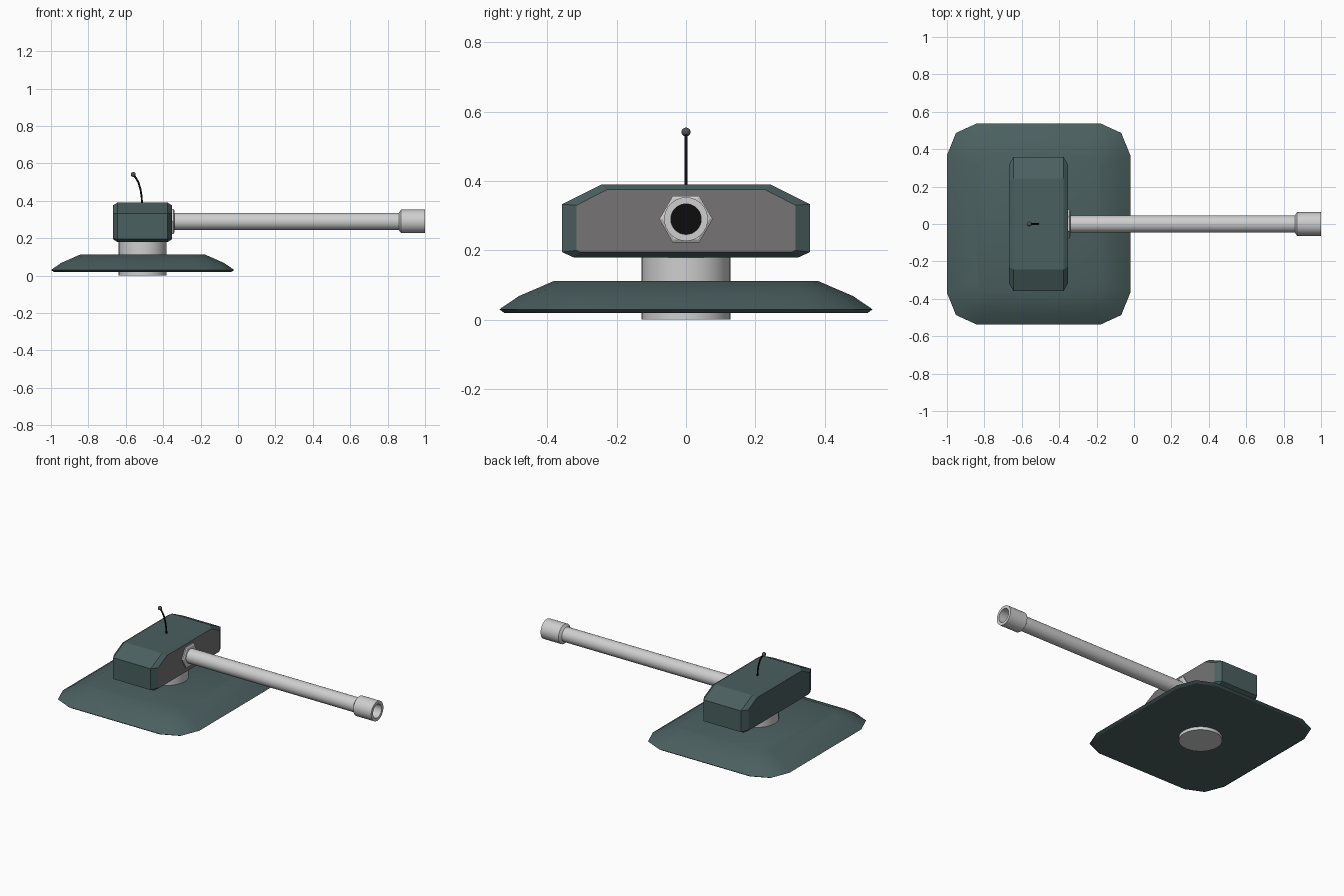
import bpy, bmesh, math
from mathutils import Vector

if "Cube" in bpy.data.objects:
    bpy.data.objects.remove(bpy.data.objects["Cube"])


def mat(name, r, g, b):
    m = bpy.data.materials.new(name)
    m.diffuse_color = (r, g, b, 1)
    m.use_nodes = True
    m.node_tree.nodes["Principled BSDF"].inputs["Base Color"].default_value = m.diffuse_color
    return m


TEAL = mat("dark teal", 0.07, 0.115, 0.115)
LIGHT = mat("light grey", 0.62, 0.62, 0.62)
PANEL = mat("mid grey", 0.18, 0.175, 0.175)
BLACK = mat("black", 0.004, 0.004, 0.004)
KNOB = mat("dark grey", 0.09, 0.09, 0.09)


def finish(name, bm, mats, smooth=None):
    bmesh.ops.recalc_face_normals(bm, faces=bm.faces)
    me = bpy.data.meshes.new(name)
    bm.to_mesh(me)
    bm.free()
    ob = bpy.data.objects.new(name, me)
    bpy.context.collection.objects.link(ob)
    for m in mats:
        me.materials.append(m)
    if smooth:
        bpy.ops.object.select_all(action='DESELECT')
        ob.select_set(True)
        bpy.context.view_layer.objects.active = ob
        bpy.ops.object.shade_smooth_by_angle(angle=math.radians(smooth))
    return ob


def loft(rings):
    """Skin a stack of equal-length point rings and cap both ends."""
    bm = bmesh.new()
    vs = [[bm.verts.new(p) for p in r] for r in rings]
    n = len(vs[0])
    for a, b in zip(vs, vs[1:]):
        for i in range(n):
            j = (i + 1) % n
            bm.faces.new((a[i], a[j], b[j], b[i]))
    bm.faces.new(vs[0])
    bm.faces.new(vs[-1])
    return bm


def lathe_x(profile, n, z=0.29, phase=0.0):
    """Rings of (x, radius) around the barrel axis."""
    return loft([[(x, r * math.cos(phase + math.tau * i / n),
                   z + r * math.sin(phase + math.tau * i / n)) for i in range(n)]
                 for x, r in profile])


CX = -0.51


# base plate: rounded rectangle rings, stepped in toward the top
def plate_ring(hx, hy, cx, cy, z):
    quarter = [(hx, hy - cy), (hx - 0.3 * cx, hy - 0.3 * cy), (hx - cx, hy)]
    pts = []
    for sx, sy in ((1, 1), (-1, 1), (-1, -1), (1, -1)):
        q = quarter if sx * sy > 0 else quarter[::-1]
        pts += [(CX + sx * x, sy * y, z) for x, y in q]
    return pts


bm = loft([plate_ring(0.475, 0.525, 0.16, 0.17, 0.02),
           plate_ring(0.49, 0.538, 0.16, 0.17, 0.03),
           plate_ring(0.435, 0.482, 0.14, 0.14, 0.068),
           plate_ring(0.335, 0.38, 0.07, 0.07, 0.112)])
finish("base_plate", bm, [TEAL], 25)

# pedestal
bm = loft([[(CX + 0.128 * math.cos(math.tau * i / 32),
             0.128 * math.sin(math.tau * i / 32), z) for i in range(32)]
           for z in (0.0, 0.2)])
finish("pedestal", bm, [LIGHT], 30)

# turret housing: outline in yz, chamfered at front and back
outer = [(0.325, 0.18), (0.358, 0.195), (0.358, 0.333), (0.243, 0.39)]
inner = [(0.305, 0.195), (0.316, 0.2), (0.316, 0.33), (0.228, 0.375)]


def housing_ring(half, x):
    return [(x, y, z) for y, z in half] + [(x, -y, z) for y, z in half[::-1]]


bm = loft([housing_ring(inner, -0.669), housing_ring(outer, -0.645),
           housing_ring(outer, -0.376), housing_ring(inner, -0.352)])
bm.normal_update()
for f in bm.faces:
    if f.calc_center_median().x > -0.3525:
        f.material_index = 1
finish("turret_housing", bm, [TEAL, PANEL])

# hexagonal nut at the barrel root
finish("barrel_nut", lathe_x([(-0.36, 0.077), (-0.345, 0.077), (-0.34, 0.068)], 6), [LIGHT])

# barrel
finish("barrel", lathe_x([(-0.36, 0.046), (0.88, 0.046)], 32), [LIGHT], 30)

# muzzle sleeve with a bore whose bottom is black
bm = lathe_x([(0.86, 0.046), (0.872, 0.063), (1.0, 0.063), (1.0, 0.044), (0.89, 0.044)], 32)
for f in bm.faces:
    if len(f.verts) == 32 and f.calc_center_median().x > 0.88:
        f.material_index = 1
finish("muzzle", bm, [LIGHT, BLACK], 30)

# bent antenna rod
path = [(-0.513, 0.38), (-0.515, 0.42), (-0.521, 0.46), (-0.533, 0.5), (-0.548, 0.525), (-0.56, 0.54)]
rings = []
for k, (x, z) in enumerate(path):
    a, b = path[max(k - 1, 0)], path[min(k + 1, len(path) - 1)]
    t = Vector((b[0] - a[0], 0, b[1] - a[1])).normalized()
    side = Vector((0, 1, 0)).cross(t)
    rings.append([Vector((x, 0, z)) + 0.005 * (math.cos(math.tau * i / 8) * side
                  + math.sin(math.tau * i / 8) * Vector((0, 1, 0))) for i in range(8)])
finish("antenna_rod", loft(rings), [BLACK], 50)

# antenna tip
bm = bmesh.new()
bmesh.ops.create_uvsphere(bm, u_segments=16, v_segments=10, radius=0.013)
bmesh.ops.translate(bm, verts=bm.verts, vec=(-0.56, 0, 0.541))
finish("antenna_tip", bm, [KNOB], 50)
